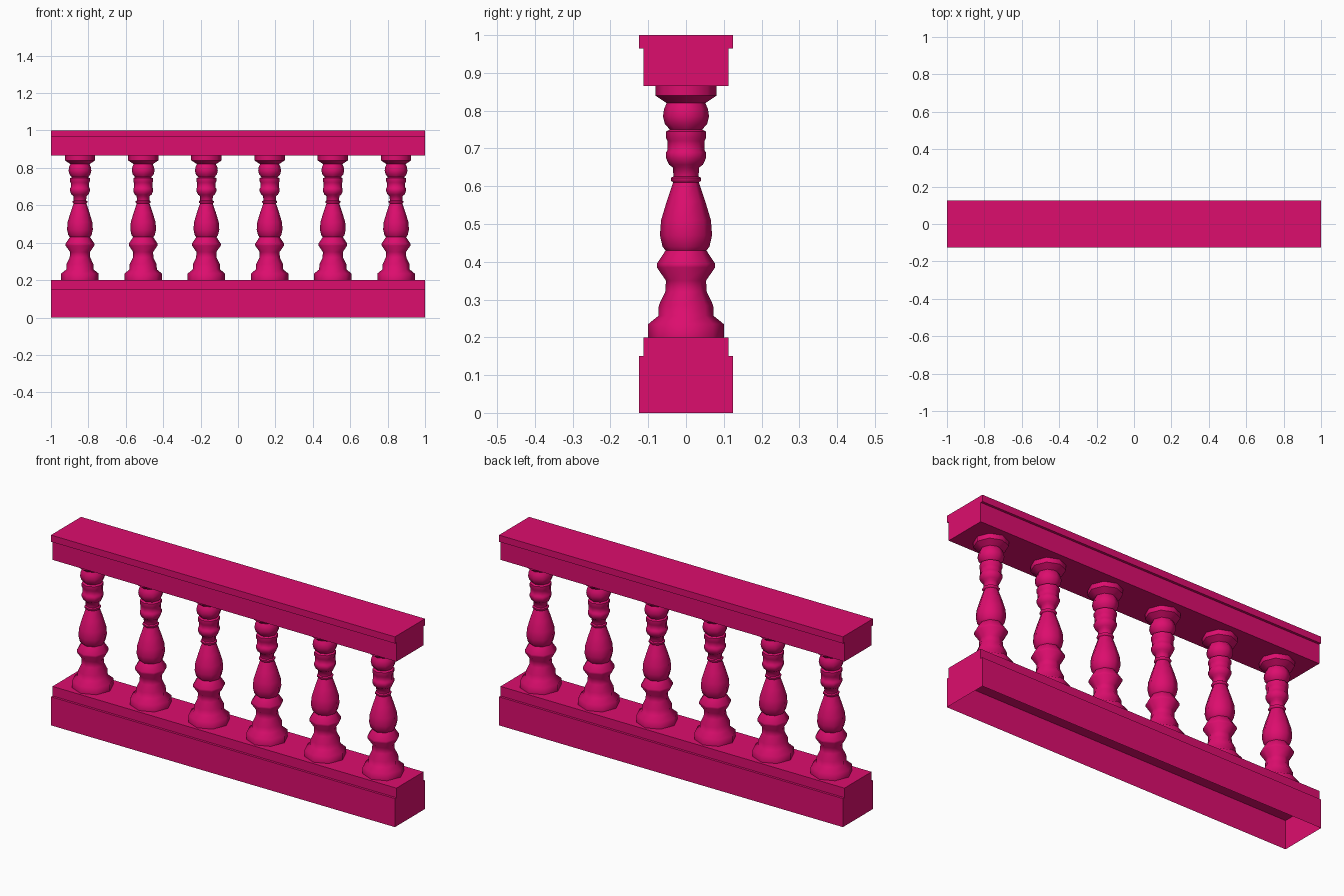
import bpy
import bmesh
import math

SIDES = 8
COUNT = 6
SPACING = 0.338

cube = bpy.data.objects.get("Cube")
if cube:
    bpy.data.objects.remove(cube, do_unlink=True)

# Single painted finish
paint = bpy.data.materials.new("magenta_paint")
paint.use_nodes = True
colour = (0.72, 0.004, 0.155, 1)
paint.diffuse_color = colour
paint.node_tree.nodes["Principled BSDF"].inputs["Base Color"].default_value = colour


def add_object(name, mesh, location=(0, 0, 0)):
    obj = bpy.data.objects.new(name, mesh)
    obj.location = location
    bpy.context.collection.objects.link(obj)
    return obj


def add_beam(name, depth, bottom, top, open_bottom=False):
    """Full-length beam of the given depth between two heights."""
    bm = bmesh.new()
    bmesh.ops.create_cube(bm, size=1)
    bmesh.ops.scale(bm, verts=bm.verts, vec=(2, depth, top - bottom))
    bmesh.ops.translate(bm, verts=bm.verts, vec=(0, 0, (top + bottom) / 2))
    if open_bottom:
        bm.normal_update()
        under = [f for f in bm.faces if f.normal.z < -0.5]
        bmesh.ops.delete(bm, geom=under, context='FACES_ONLY')
    mesh = bpy.data.meshes.new(name)
    bm.to_mesh(mesh)
    bm.free()
    mesh.materials.append(paint)
    return add_object(name, mesh)


def lathe(name, profile):
    """Turn a (radius, height) profile around the z axis."""
    bm = bmesh.new()
    rings = []
    for radius, z in profile:
        angles = [math.tau * i / SIDES for i in range(SIDES)]
        rings.append([bm.verts.new((radius * math.cos(a), radius * math.sin(a), z))
                      for a in angles])
    for low, high in zip(rings, rings[1:]):
        for i in range(SIDES):
            j = (i + 1) % SIDES
            bm.faces.new((low[i], low[j], high[j], high[i]))
    mesh = bpy.data.meshes.new(name)
    bm.to_mesh(mesh)
    bm.free()
    mesh.materials.append(paint)
    return mesh


# Hollow plinth with its ledge, and the handrail with its cap
add_beam("plinth", 0.25, 0, 0.15, open_bottom=True)
add_beam("plinth_ledge", 0.225, 0.15, 0.2)
add_beam("handrail", 0.225, 0.865, 0.965)
add_beam("handrail_cap", 0.25, 0.965, 1)

# Turned baluster: foot, lower vase, ring, belly, neck rings, bulb, capital
foot = [(0.1, 0.2), (0.1, 0.235), (0.073, 0.257)]
lower_vase = [(0.072, 0.285), (0.055, 0.32), (0.053, 0.35)]
ring = [(0.077, 0.385), (0.077, 0.395), (0.054, 0.43)]
belly = [(0.062, 0.44), (0.069, 0.47), (0.066, 0.51), (0.051, 0.56), (0.034, 0.61)]
neck = [(0.04, 0.615), (0.04, 0.622), (0.033, 0.626), (0.035, 0.65),
        (0.045, 0.657), (0.053, 0.675), (0.053, 0.69), (0.049, 0.695),
        (0.049, 0.72), (0.053, 0.728), (0.053, 0.745), (0.043, 0.75)]
bulb = [(0.056, 0.765), (0.061, 0.785), (0.058, 0.805), (0.051, 0.82)]
capital = [(0.06, 0.826), (0.081, 0.84), (0.081, 0.865)]
baluster = lathe("baluster", foot + lower_vase + ring + belly + neck + bulb + capital)

# Evenly spaced row sharing one mesh
row = [add_object(f"baluster_{i + 1}", baluster, ((i - (COUNT - 1) / 2) * SPACING, 0, 0))
       for i in range(COUNT)]
bpy.ops.object.select_all(action='DESELECT')
row[0].select_set(True)
bpy.context.view_layer.objects.active = row[0]
bpy.ops.object.shade_smooth_by_angle(angle=math.radians(50))
